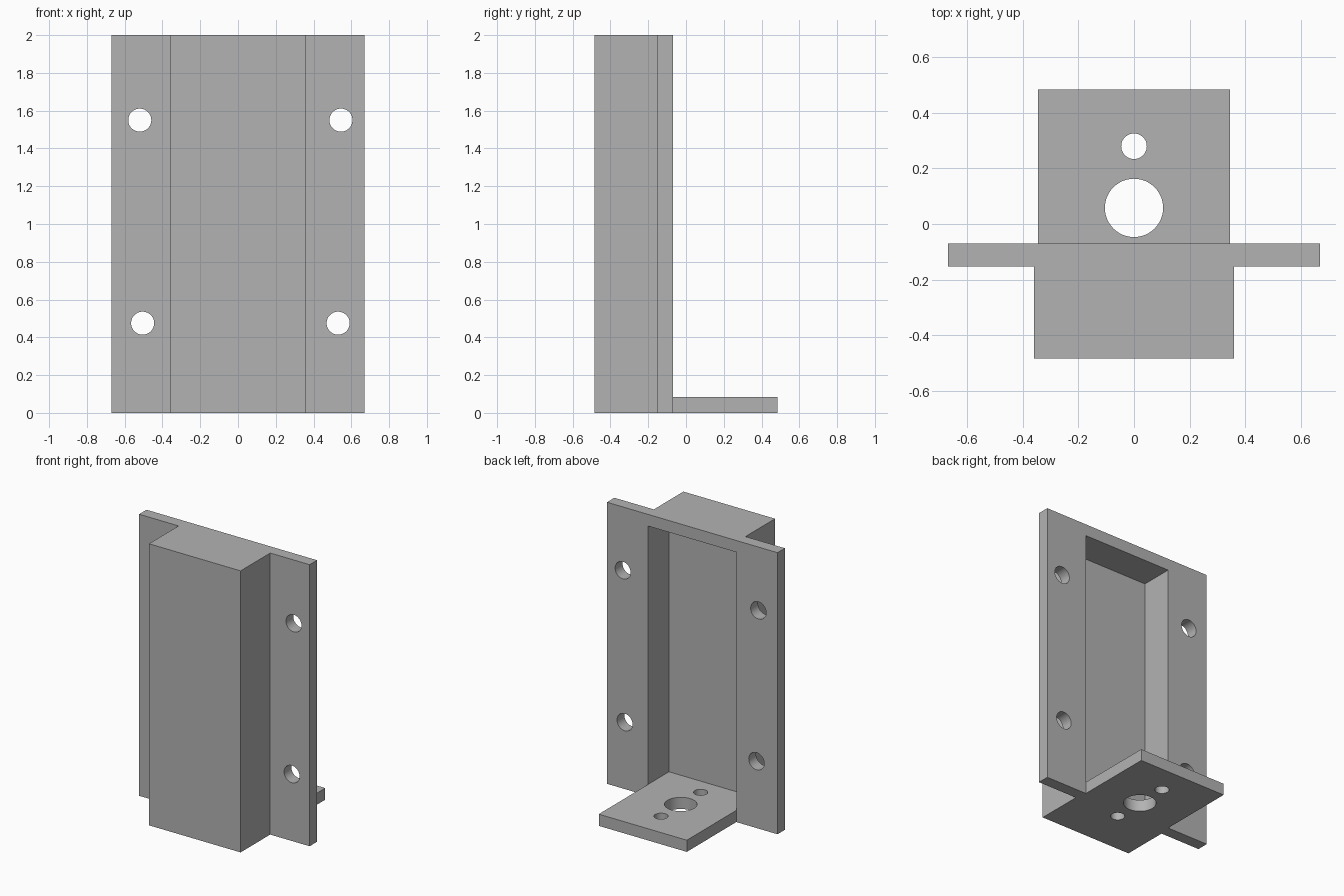
import bpy
import bmesh
import math

if "Cube" in bpy.data.objects:
    bpy.data.objects.remove(bpy.data.objects["Cube"], do_unlink=True)

# Key dimensions
HEIGHT = 2.0
PLATE = 0.083                  # thickness of flange, shelf and cap
FRONT, BACK = -0.485, 0.485
FLANGE_BACK = -0.07
FLANGE_FRONT = FLANGE_BACK - PLATE
CAVITY_FRONT = -0.303
FLANGE_X, BOX_X, SHELF_X = 0.67, 0.36, 0.346

grey = bpy.data.materials.new("plain grey")
grey.use_nodes = True
GREY = (0.45, 0.45, 0.45, 1)
grey.diffuse_color = GREY
grey.node_tree.nodes["Principled BSDF"].inputs["Base Color"].default_value = GREY


def prism(name, outline, z0, z1):
    """Extrude a flat outline from z0 to z1."""
    bm = bmesh.new()
    face = bm.faces.new([bm.verts.new((x, y, z0)) for x, y in outline])
    top = bmesh.ops.extrude_face_region(bm, geom=[face])["geom"]
    verts = [v for v in top if isinstance(v, bmesh.types.BMVert)]
    bmesh.ops.translate(bm, verts=verts, vec=(0, 0, z1 - z0))
    bmesh.ops.recalc_face_normals(bm, faces=bm.faces)
    mesh = bpy.data.meshes.new(name)
    bm.to_mesh(mesh)
    bm.free()
    mesh.materials.append(grey)
    obj = bpy.data.objects.new(name, mesh)
    bpy.context.collection.objects.link(obj)
    return obj


def block(name, half_x, y0, y1, z0, z1):
    outline = [(-half_x, y0), (half_x, y0), (half_x, y1), (-half_x, y1)]
    return prism(name, outline, z0, z1)


def drill(name, radius, location, rotation=(0, 0, 0)):
    bpy.ops.mesh.primitive_cylinder_add(vertices=48, radius=radius, depth=0.3,
                                        location=location, rotation=rotation)
    obj = bpy.context.object
    obj.name = name
    obj.data.materials.append(grey)
    return obj


def combine(target, tool, operation):
    """Apply a boolean and remove the tool object."""
    tool.hide_render = True
    mod = target.modifiers.new(operation.lower(), 'BOOLEAN')
    mod.operation, mod.object, mod.solver = operation, tool, 'EXACT'
    bpy.context.view_layer.objects.active = target
    bpy.ops.object.modifier_apply(modifier=mod.name)
    bpy.data.objects.remove(tool, do_unlink=True)


# Flanged housing: T-shaped section, mirrored about x = 0
half = [(BOX_X, FRONT), (BOX_X, FLANGE_FRONT),
        (FLANGE_X, FLANGE_FRONT), (FLANGE_X, FLANGE_BACK)]
outline = half + [(-x, y) for x, y in reversed(half)]
bracket = prism("mounting_bracket", outline, 0, HEIGHT)

# Shelf at the foot, then the recess above it, open to the back
combine(bracket, block("shelf", SHELF_X, CAVITY_FRONT, BACK, 0, PLATE), 'UNION')
combine(bracket, block("recess_cutter", SHELF_X, CAVITY_FRONT, BACK + 0.1,
                       PLATE, HEIGHT - PLATE), 'DIFFERENCE')

# Screw holes through the flanges
for x, z in [(-0.52, 1.55), (0.545, 1.55), (-0.505, 0.475), (0.53, 0.475)]:
    combine(bracket, drill("flange_hole_cutter", 0.061, (x, FLANGE_BACK, z),
                           (math.pi / 2, 0, 0)), 'DIFFERENCE')

# Large shelf hole with a small hole on each side of it
for offset, radius in [(0, 0.105), (0.222, 0.046), (-0.222, 0.046)]:
    combine(bracket, drill("shelf_hole_cutter", radius, (0, 0.058 + offset, 0)),
            'DIFFERENCE')

# Round hole walls, crisp edges elsewhere
bpy.ops.object.select_all(action='DESELECT')
bracket.select_set(True)
bpy.context.view_layer.objects.active = bracket
bpy.ops.object.shade_smooth_by_angle(angle=math.radians(30))
